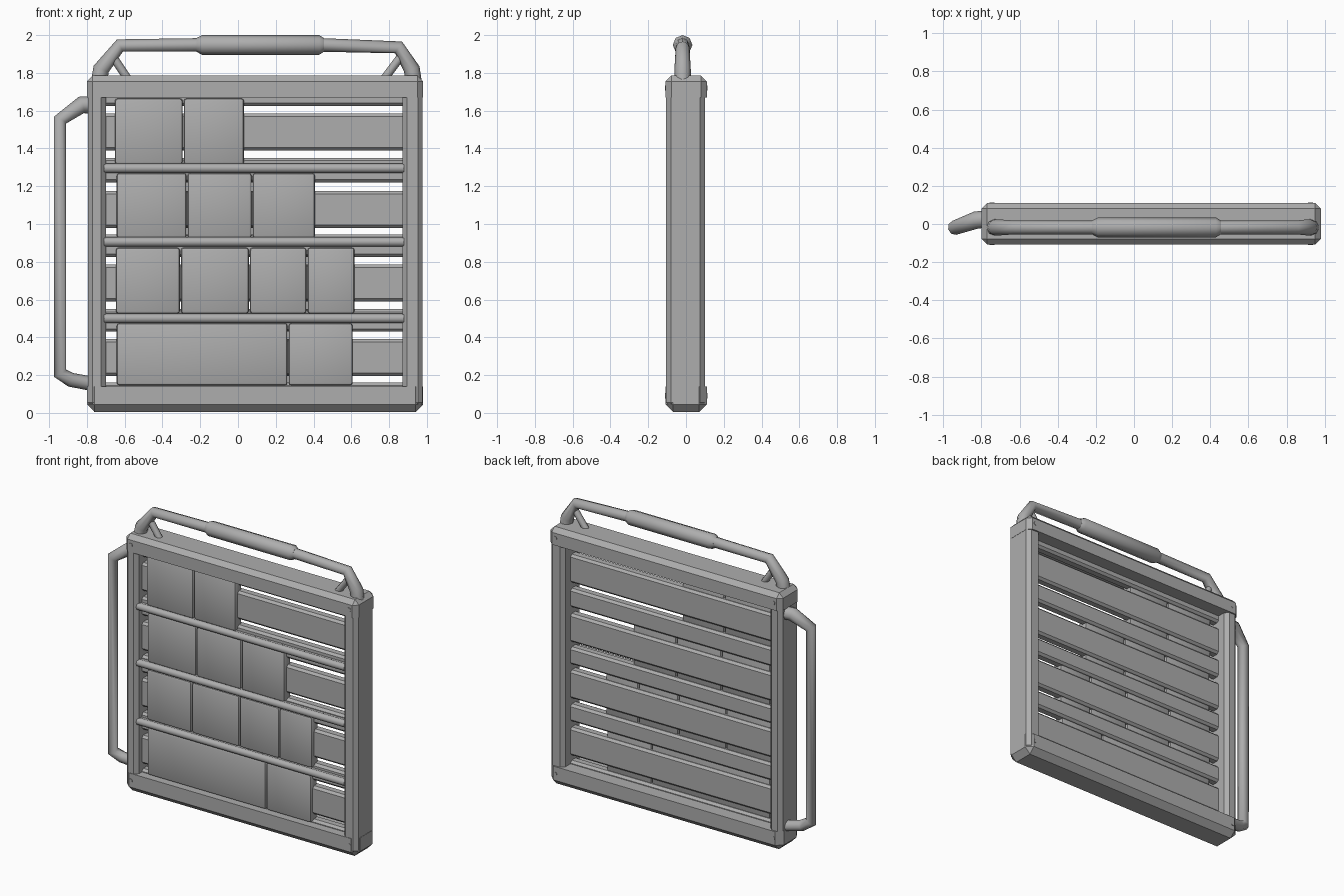
import bpy
import bmesh
from math import radians
from mathutils import Vector

if "Cube" in bpy.data.objects:
    bpy.data.objects.remove(bpy.data.objects["Cube"])

grey = bpy.data.materials.new("plain grey")
grey.use_nodes = True
grey.diffuse_color = (0.42, 0.42, 0.42, 1)
bsdf = grey.node_tree.nodes["Principled BSDF"]
bsdf.inputs["Base Color"].default_value = (0.42, 0.42, 0.42, 1)
bsdf.inputs["Roughness"].default_value = 0.8


def finish(obj, name):
    obj.name = name
    obj.data.materials.append(grey)
    return obj


def box(name, x, y, z, bevel=0.01, segments=1, sharp_z=None):
    """Bevelled box from (low, high) ranges; edges lying at sharp_z stay sharp."""
    lo, hi = Vector((x[0], y[0], z[0])), Vector((x[1], y[1], z[1]))
    bpy.ops.mesh.primitive_cube_add(size=1, location=(lo + hi) / 2)
    obj = finish(bpy.context.object, name)
    obj.scale = hi - lo
    bpy.ops.object.transform_apply(location=True, rotation=False, scale=True)
    bm = bmesh.new()
    bm.from_mesh(obj.data)
    edges = [e for e in bm.edges
             if sharp_z is None or any(abs(v.co.z - sharp_z) > 0.001 for v in e.verts)]
    bmesh.ops.bevel(bm, geom=edges, offset=bevel, segments=segments,
                    profile=0.5, affect="EDGES", clamp_overlap=True)
    bm.to_mesh(obj.data)
    bm.free()
    bpy.ops.object.shade_smooth_by_angle(angle=radians(30))


def tube(name, points, radius):
    """Round bar through straight segments; a point may carry its own radius factor."""
    curve = bpy.data.curves.new(name, "CURVE")
    curve.dimensions = "3D"
    curve.bevel_depth = radius
    curve.bevel_resolution = 2
    curve.use_fill_caps = True
    line = curve.splines.new("POLY")
    line.points.add(len(points) - 1)
    for slot, p in zip(line.points, points):
        slot.co = (*p[:3], 1)
        slot.radius = p[3] if len(p) > 3 else 1
    line.use_smooth = True
    obj = bpy.data.objects.new(name, curve)
    bpy.context.collection.objects.link(obj)
    finish(obj, name)


# Outer frame
box("left_post", (-0.795, -0.70), (-0.105, 0.10), (0.03, 1.76), 0.025)
box("right_post", (0.87, 0.978), (-0.105, 0.10), (0.03, 1.76), 0.025)
box("bottom_rail", (-0.80, 0.98), (-0.108, 0.11), (0.005, 0.14), 0.04, sharp_z=0.14)
box("top_rail", (-0.80, 0.98), (-0.108, 0.11), (1.67, 1.785), 0.03, sharp_z=1.67)

# Corner rivets, front and back
for x in (-0.745, 0.925):
    for z in (0.09, 1.72):
        for y in (-0.107, 0.109):
            bpy.ops.mesh.primitive_cylinder_add(
                vertices=10, radius=0.014, depth=0.008,
                location=(x, y, z), rotation=(radians(90), 0, 0))
            finish(bpy.context.object, "corner_rivet")

# Thick back slats: a wide one for each row, a narrow one behind each shelf
SLAT_X, SLAT_Y = (-0.72, 0.89), (-0.05, 0.02)
for z in (0.195, 0.59, 0.98, 1.39):
    box("wide_slat", SLAT_X, SLAT_Y, (z, z + 0.195), 0.015)
for low, high in ((0.08, 0.16), (0.43, 0.55), (0.825, 0.945), (1.22, 1.35), (1.625, 1.70)):
    box("narrow_slat", SLAT_X, SLAT_Y, (low, high), 0.015)

# Shelves with a rounded front lip
for z in (0.50, 0.905, 1.295):
    box("shelf", (-0.71, 0.88), (-0.07, 0.0), (z - 0.015, z + 0.02), 0.006)
    tube("shelf_lip", [(-0.71, -0.075, z), (0.88, -0.075, z)], 0.025)

# Blocks standing on the shelves: base, top, then edges of each block
rows = [
    (0.145, 0.475, (-0.645, 0.265, 0.61)),
    (0.525, 0.875, (-0.65, -0.305, 0.06, 0.365, 0.62)),
    (0.925, 1.27, (-0.645, -0.27, 0.075, 0.41)),
    (1.315, 1.665, (-0.655, -0.29, 0.035)),
]
for low, high, edges in rows:
    for a, b in zip(edges, edges[1:]):
        box("block", (a + 0.003, b - 0.003), (-0.075, 0.0), (low, high), 0.015, 2)

# Side handle, flared where it meets the frame
tube("side_handle", [
    (-0.75, 0.03, 1.63, 1.2), (-0.83, 0.02, 1.63, 1.2), (-0.942, -0.02, 1.55),
    (-0.942, -0.02, 0.21), (-0.885, 0.0, 0.175), (-0.75, 0.03, 0.15)], 0.038)

# Top handle with grip and corner braces
Y = -0.018
tube("top_handle", [
    (-0.735, Y, 1.75, 1.2), (-0.725, Y, 1.82, 1.2), (-0.625, Y, 1.945), (-0.20, Y, 1.948),
    (0.44, Y, 1.948), (0.85, Y, 1.935), (0.92, Y, 1.82, 1.2), (0.93, Y, 1.75, 1.2)], 0.036)
tube("top_grip", [
    (-0.22, Y, 1.948, 0.7), (-0.19, Y, 1.948), (0.43, Y, 1.948), (0.455, Y, 1.948, 0.7)], 0.052)
for top, foot in ((-0.665, -0.585), (0.865, 0.775)):
    tube("handle_brace", [(top, Y, 1.89), (foot, Y, 1.77)], 0.022)
